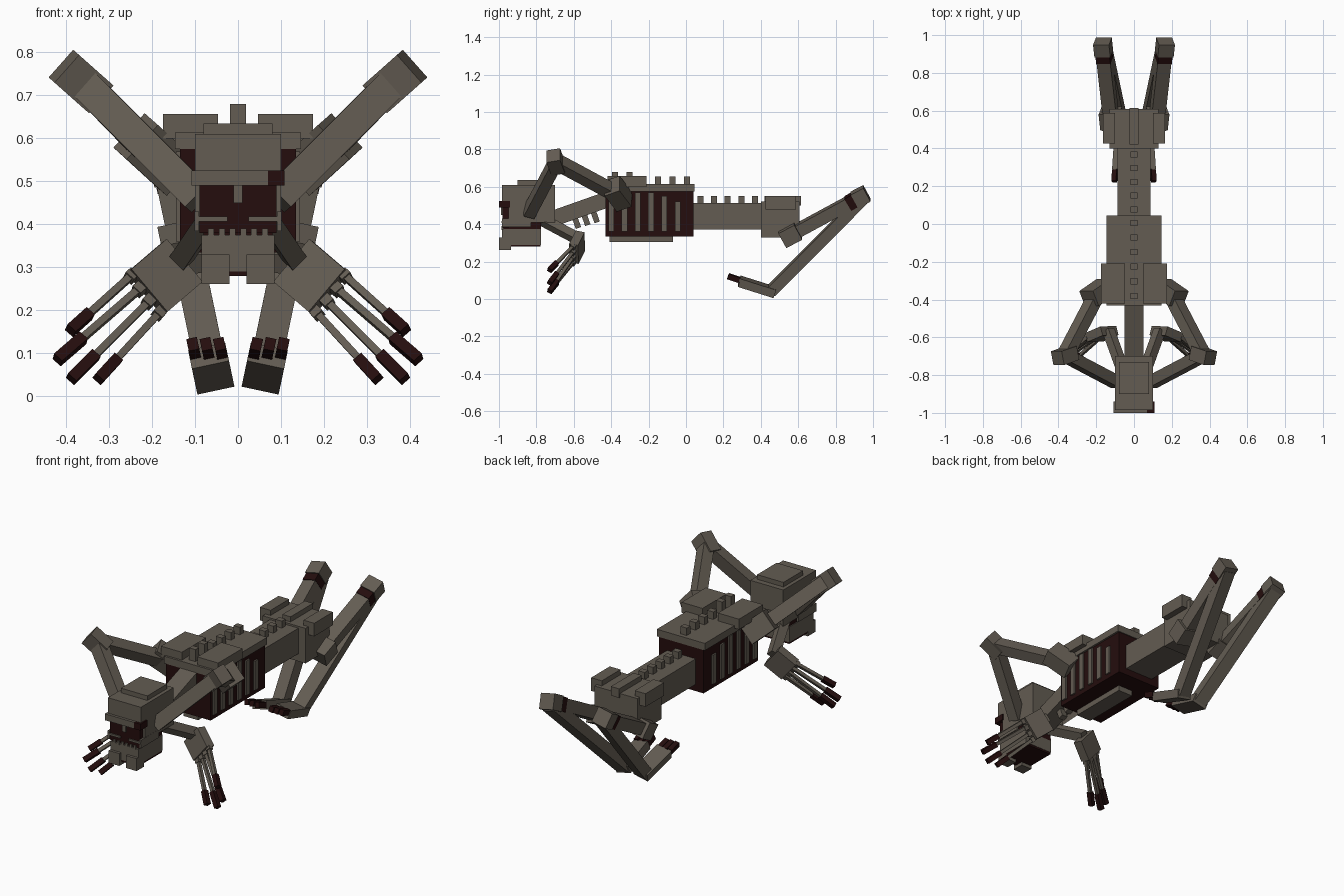
import bpy
import bmesh
from mathutils import Matrix, Vector

default_cube = bpy.data.objects.get("Cube")
if default_cube:
    bpy.data.objects.remove(default_cube, do_unlink=True)


def make_material(name, colour):
    material = bpy.data.materials.new(name)
    material.use_nodes = True
    material.diffuse_color = (*colour, 1)
    shader = material.node_tree.nodes["Principled BSDF"]
    shader.inputs["Base Color"].default_value = (*colour, 1)
    shader.inputs["Roughness"].default_value = .9
    return material


skin = make_material("ashen_grey", (.125, .107, .085))
flesh = make_material("dark_dried_red", (.018, .004, .004))


def block(name, material, matrix):
    """A unit cube shaped by a matrix."""
    mesh = bpy.data.meshes.new(name)
    bm = bmesh.new()
    bmesh.ops.create_cube(bm, size=1, matrix=matrix)
    bmesh.ops.recalc_face_normals(bm, faces=bm.faces)
    bm.to_mesh(mesh)
    bm.free()
    mesh.materials.append(material)
    obj = bpy.data.objects.new(name, mesh)
    bpy.context.collection.objects.link(obj)
    return obj


def box(name, material, x, y, z):
    """An upright box between the given limits."""
    low, high = (Vector(corner) for corner in zip(x, y, z))
    size = high - low
    return block(name, material, Matrix.Translation((low + high) / 2) @ Matrix.Diagonal((*size, 1)))


def pair(name, material, x, y, z):
    """The same box on the left and the right."""
    box("left_" + name, material, x, y, z)
    box("right_" + name, material, (-x[1], -x[0]), y, z)


def limb(name, material, start, end, width, depth, across):
    """A mirrored pair of beams; width runs along the across direction."""
    for label, sign in (("left_", 1), ("right_", -1)):
        flip = Vector((sign, 1, 1))
        a, b = Vector(start) * flip, Vector(end) * flip
        along = (b - a).normalized()
        side = Vector(across) * flip
        side = (side - along * side.dot(along)).normalized()
        up = along.cross(side)
        frame = Matrix((side, along, up)).transposed().to_4x4()
        size = Matrix.Diagonal((width, (b - a).length, depth, 1))
        block(label + name, material, Matrix.Translation((a + b) / 2) @ frame @ size)


# Head
box("skull", skin, x=(-.1, .1), y=(-.95, -.7), z=(.41, .61))
box("forehead", skin, x=(-.1, .1), y=(-.985, -.95), z=(.5, .61))
box("crown", skin, x=(-.08, .08), y=(-.9, -.73), z=(.61, .635))
box("brow", skin, x=(-.108, .07), y=(-1, -.94), z=(.49, .525))
box("brow_wound", flesh, x=(.07, .108), y=(-1, -.94), z=(.49, .525))
box("face_hollow", flesh, x=(-.09, .09), y=(-.98, -.95), z=(.38, .5))
box("nose", skin, x=(-.01, .01), y=(-.99, -.97), z=(.45, .49))
pair("cheek_bar", skin, x=(.025, .1), y=(-.987, -.97), z=(.407, .418))
pair("cheek_plate", skin, x=(.091, .101), y=(-.985, -.83), z=(.385, .43))

# Jaw and teeth
box("mouth_lining", flesh, x=(-.08, .08), y=(-.975, -.775), z=(.36, .41))
box("lower_jaw", skin, x=(-.085, .085), y=(-.985, -.775), z=(.29, .375))
box("jaw_underside", flesh, x=(-.083, .083), y=(-.983, -.777), z=(.28, .29))
pair("chin", skin, x=(.02, .085), y=(-1, -.935), z=(.262, .33))
for i in range(6):
    middle = (i - 2.5) * .025
    box("tooth", skin, x=(middle - .007, middle + .007), y=(-.986, -.97), z=(.37, .39))

# Neck, with small bones beneath it
across_body = (1, 0, 0)
block("neck", skin, Matrix.Translation((0, -.56, .483)) @ Matrix.Rotation(.34, 4, "X")
      @ Matrix.Diagonal((.1, .36, .085, 1)))
for i in range(3):
    block("neck_bone", skin, Matrix.Translation((0, -.585 + i * .05, .408 + i * .015))
          @ Matrix.Rotation(.34, 4, "X") @ Matrix.Diagonal((.035, .03, .06, 1)))

# Chest
box("rib_cavity", flesh, x=(-.135, .135), y=(-.43, .04), z=(.335, .575))
box("back_plate", skin, x=(-.146, .146), y=(-.432, .045), z=(.575, .614))
box("breastbone", skin, x=(-.045, .045), y=(-.41, -.07), z=(.305, .335))
pair("shoulder_blade", skin, x=(.047, .174), y=(-.42, -.21), z=(.6, .657))
for i in range(6):
    middle = -.4 + i * .071
    top = .57 if i < 4 else .55 - (i - 4) * .03
    pair("rib", skin, x=(.13, .144), y=(middle - .015, middle + .015), z=(.36, top))

# Abdomen and pelvis
box("abdomen", skin, x=(-.087, .087), y=(.04, .42), z=(.372, .512))
box("pelvis", skin, x=(-.13, .13), y=(.4, .608), z=(.33, .522))
box("pelvis_ridge", skin, x=(-.025, .025), y=(.42, .615), z=(.5, .55))
pair("hip_plate", skin, x=(.1, .165), y=(.425, .587), z=(.478, .55))

# Spine
for i in range(6):
    middle = -.38 + i * .077
    box("chest_spine", skin, x=(-.019, .019), y=(middle - .016, middle + .016),
        z=(.6, .68 if i < 2 else .655))
for i in range(5):
    middle = .077 + i * .073
    box("abdomen_spine", skin, x=(-.019, .019), y=(middle - .016, middle + .016), z=(.5, .55))

# Arms
slant = (.66, 0, -.75)
shoulder, elbow = Vector((.19, -.36, .555)), Vector((.365, -.695, .735))
limb("shoulder", skin, (.145, -.33, .52), (.238, -.395, .605), .108, .09, slant)
limb("upper_arm", skin, shoulder, elbow, .07, .06, slant)
limb("elbow", skin, (.325, -.683, .697), (.405, -.71, .768), .086, .075, slant)
limb("forearm", skin, elbow, (.09, -.84, .46), .072, .06, slant)
limb("lower_arm", skin, (.05, -.8, .44), (.135, -.565, .315), .05, .045, slant)

# Hands, with four clawed fingers each
limb("palm", skin, (.13, -.565, .312), (.212, -.6, .242), .13, .05, (.6, 0, .8))
inner_knuckle, outer_knuckle = Vector((.178, -.6, .2)), Vector((.243, -.6, .285))
fingertips = ((.325, .04), (.388, .04), (.42, .085), (.39, .153))
for i, (tip_x, tip_z) in enumerate(fingertips):
    root = inner_knuckle.lerp(outer_knuckle, i / 3)
    tip = Vector((tip_x, -.73, tip_z))
    claw = root.lerp(tip, .7)
    limb("knuckle", skin, root, root.lerp(tip, .08), .026, .026, slant)
    limb("finger", skin, root, claw, .017, .017, slant)
    limb("finger_claw", flesh, claw, tip, .026, .026, slant)

# Hind legs, each in a plane that leans outwards
lean = (.978, 0, -.21)


def leg_point(y, z, sideways=0):
    """A point in the leaning plane of the left leg."""
    return Vector((.163 + (z - .545) * .21 + sideways, y, z))


limb("hip_joint", skin, leg_point(.515, .322), leg_point(.6, .367), .11, .09, lean)
limb("thigh", skin, leg_point(.56, .345), leg_point(.92, .54), .074, .066, lean)
limb("knee", skin, leg_point(.9, .53), leg_point(.967, .565), .086, .082, lean)
limb("knee_wound", flesh, leg_point(.865, .51), leg_point(.9, .53), .077, .074, lean)
limb("shin", skin, leg_point(.455, .043), leg_point(.945, .535), .072, .06, lean)
limb("foot", skin, leg_point(.475, .035), leg_point(.285, .095), .088, .046, lean)
for i in (-1, 0, 1):
    sideways = i * .031
    limb("toe", skin, leg_point(.3, .095, sideways), leg_point(.265, .112, sideways),
         .018, .02, lean)
    limb("toe_claw", flesh, leg_point(.285, .102, sideways), leg_point(.225, .122, sideways),
         .025, .03, lean)
